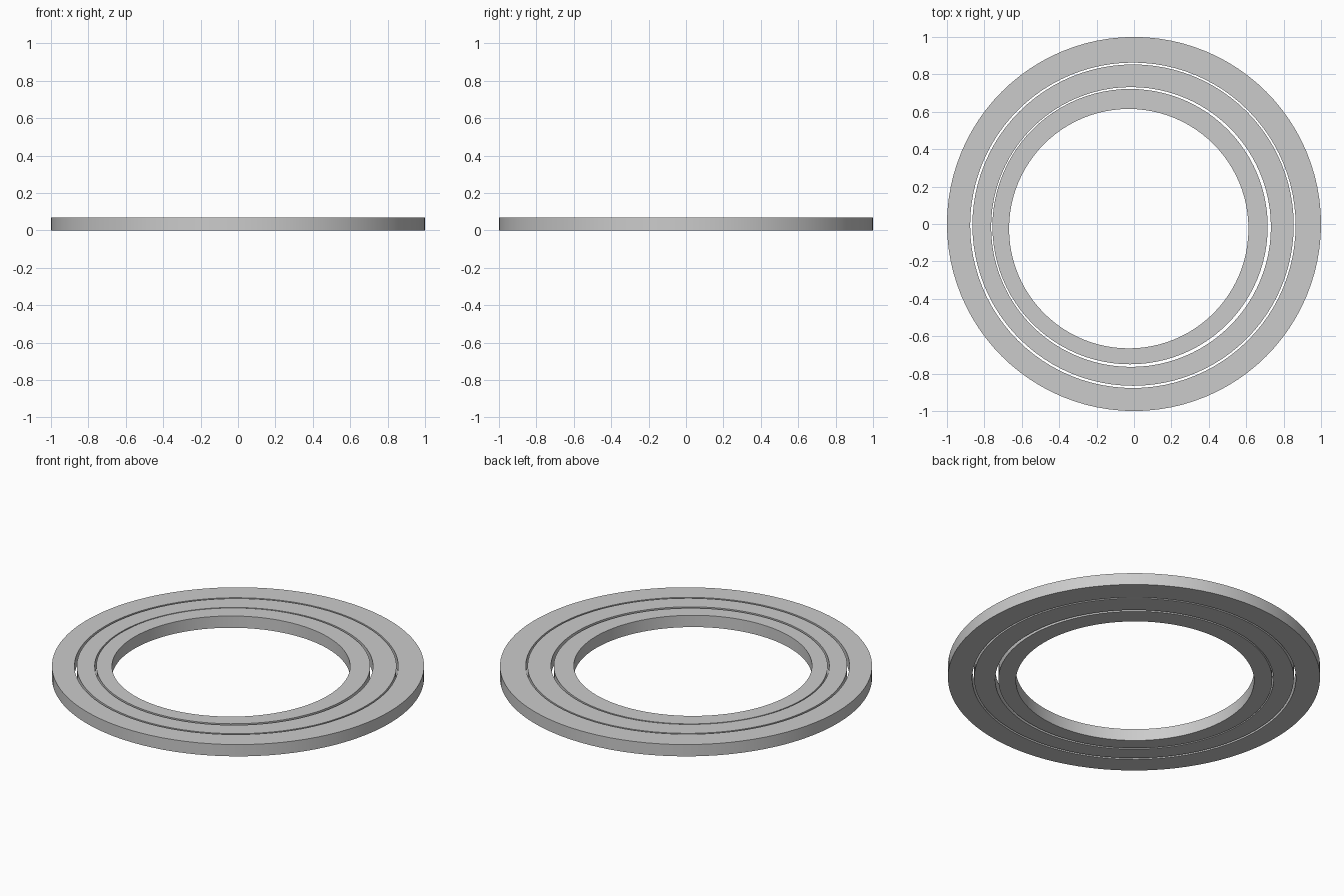
import bpy, bmesh, math

if "Cube" in bpy.data.objects:
    bpy.data.objects.remove(bpy.data.objects["Cube"])

H = 0.07      # ring thickness
N = 96        # segments per circle


def ring(name, outer, inner):
    """Flat eccentric ring; outer and inner are (centre x, centre y, radius)."""
    bm = bmesh.new()

    def loop(circle, z):
        cx, cy, r = circle
        return [bm.verts.new((cx + r * math.cos(2 * math.pi * i / N),
                              cy + r * math.sin(2 * math.pi * i / N), z))
                for i in range(N)]

    loops = [loop(outer, 0), loop(outer, H), loop(inner, H), loop(inner, 0)]
    for k in range(4):
        a, b = loops[k], loops[(k + 1) % 4]
        for i in range(N):
            j = (i + 1) % N
            bm.faces.new((a[i], a[j], b[j], b[i]))
    bmesh.ops.recalc_face_normals(bm, faces=bm.faces)
    mesh = bpy.data.meshes.new(name)
    bm.to_mesh(mesh)
    bm.free()
    ob = bpy.data.objects.new(name, mesh)
    bpy.context.collection.objects.link(ob)
    bpy.ops.object.select_all(action='DESELECT')
    ob.select_set(True)
    bpy.context.view_layer.objects.active = ob
    bpy.ops.object.shade_smooth_by_angle(angle=math.radians(30))
    return ob


# Three nested rings with slightly off-centre holes and thin gaps
ring("outer_ring", (0, 0, 1.0), (-0.006, -0.007, 0.870))
ring("middle_ring", (-0.005, -0.006, 0.859), (-0.016, -0.016, 0.748))
ring("inner_ring", (-0.021, -0.014, 0.736), (-0.028, -0.025, 0.640))
